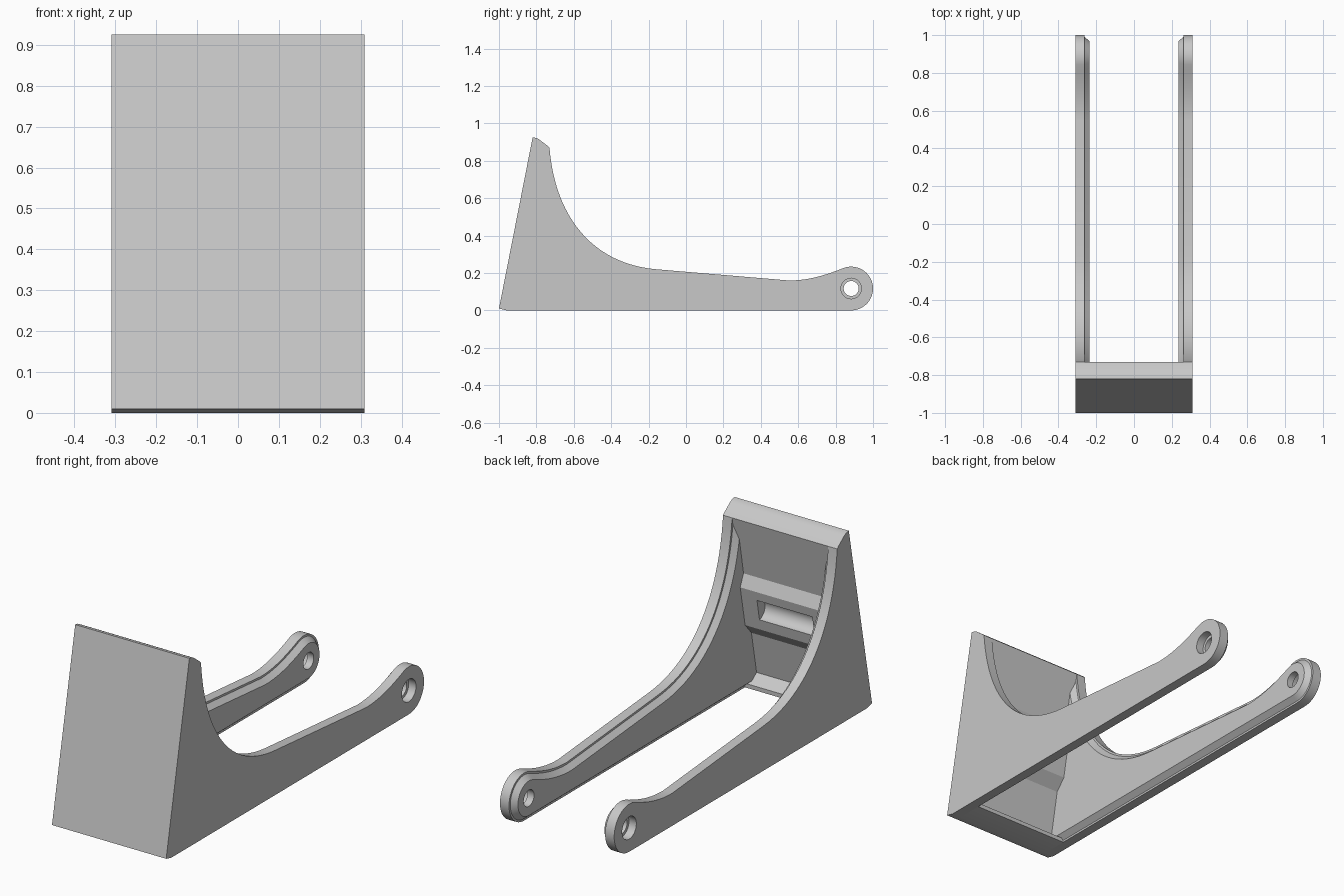
import bpy, bmesh, math
from mathutils import Vector

cube = bpy.data.objects.get("Cube")
if cube:
    bpy.data.objects.remove(cube)

grey = bpy.data.materials.new("light grey")
grey.use_nodes = True
grey.diffuse_color = (0.58, 0.58, 0.58, 1)
grey.node_tree.nodes["Principled BSDF"].inputs["Base Color"].default_value = (0.58, 0.58, 0.58, 1)


def bezier(a, b, c, d, n):
    a, b, c, d = map(Vector, (a, b, c, d))
    return [a * (1 - t)**3 + b * 3 * t * (1 - t)**2 + c * 3 * t * t * (1 - t) + d * t**3
            for t in (i / n for i in range(n + 1))]


def inset(points, d):
    """Move a counter-clockwise outline inward by d with mitred corners."""
    result = []
    for i, p in enumerate(points):
        e1 = (p - points[i - 1]).normalized()
        e2 = (points[(i + 1) % len(points)] - p).normalized()
        n1, n2 = Vector((-e1.y, e1.x)), Vector((-e2.y, e2.x))
        result.append(p + (n1 + n2) * d / (1 + n1.dot(n2)))
    return result


def loft(name, sections):
    """Join side outlines, each given as (x, points), into a closed solid."""
    bm = bmesh.new()
    rings = [[bm.verts.new((x, p[0], p[1])) for p in pts] for x, pts in sections]
    n = len(rings[0])
    for r, s in zip(rings, rings[1:]):
        for i in range(n):
            j = (i + 1) % n
            bm.faces.new((r[i], r[j], s[j], s[i]))
    bm.faces.new(rings[0])
    bm.faces.new(rings[-1])
    bmesh.ops.recalc_face_normals(bm, faces=bm.faces)
    mesh = bpy.data.meshes.new(name)
    bm.to_mesh(mesh)
    bm.free()
    mesh.materials.append(grey)
    ob = bpy.data.objects.new(name, mesh)
    bpy.context.collection.objects.link(ob)
    return ob


def cut_rod(target, x0, x1, y, z, r):
    """Cut a cylinder lying along x out of the target."""
    circle = [(y + r * math.cos(a), z + r * math.sin(a))
              for a in (math.tau * i / 40 for i in range(40))]
    cutter = loft("cutter", [(x0, circle), (x1, circle)])
    mod = target.modifiers.new("Cut", 'BOOLEAN')
    mod.operation, mod.solver, mod.object = 'DIFFERENCE', 'EXACT', cutter
    bpy.context.view_layer.objects.active = target
    bpy.ops.object.modifier_apply(modifier=mod.name)
    bpy.data.objects.remove(cutter)


# Shared outline of the sloped front and its crest
foot = [Vector((-1, 0.01)), Vector((-0.96, 0))]
crest = [Vector(p) for p in ((-0.74, 0.88), (-0.785, 0.914), (-0.80, 0.922), (-0.82, 0.925))]

# Side outline: flat bottom, round eye, waist, sweeping rise to the crest
eye_y, eye_z, eye_r = 0.883, 0.117, 0.117
eye = [Vector((eye_y + eye_r * math.cos(a), eye_z + eye_r * math.sin(a)))
       for a in (math.radians(-90 + 200 * i / 28) for i in range(29))]
waist = bezier(eye[-1], (0.75, 0.19), (0.66, 0.16), (0.55, 0.16), 10)[1:]
sweep = bezier((-0.16, 0.22), (-0.5, 0.25), (-0.70, 0.5), (-0.73, 0.87), 24)
arm_edge = eye + waist + sweep
plate_outline = foot + arm_edge + crest
rail_outline = [Vector((-0.97, 0))] + arm_edge + [Vector((-0.82, 0.87))]

# Sloped front wall with a thick cross bar on its inside
wall_outline = foot + [(-0.83, 0), (-0.83, 0.02), (-0.883, 0.06), (-0.843, 0.27),
                       (-0.794, 0.326), (-0.756, 0.526), (-0.782, 0.585),
                       (-0.73, 0.87)] + crest
wall = loft("front_wall", [(-0.261, wall_outline), (0.261, wall_outline)])

# Finger slot scooped from the cross bar
cut_rod(wall, -0.15, 0.15, -0.775, 0.43, 0.052)
parts = [wall]

# Each arm: a full side plate with a counterbored eye, and a bevelled inner rail
for side, label in ((1, "left"), (-1, "right")):
    plate = loft(label + "_side_plate", [(side * 0.31, plate_outline),
                                         (side * 0.261, plate_outline)])
    rail = loft(label + "_inner_rail", [(side * 0.265, inset(rail_outline, 0.01)),
                                        (side * 0.261, inset(rail_outline, 0.01)),
                                        (side * 0.235, inset(rail_outline, 0.032))])
    for part in (plate, rail):
        cut_rod(part, side * 0.2, side * 0.4, eye_y, eye_z, 0.04)
    cut_rod(plate, side * 0.27, side * 0.4, eye_y, eye_z, 0.055)
    parts += [plate, rail]

# Smooth the curves and keep the edges crisp
bpy.ops.object.select_all(action='DESELECT')
for part in parts:
    part.select_set(True)
bpy.context.view_layer.objects.active = wall
bpy.ops.object.shade_smooth_by_angle(angle=math.radians(20))
